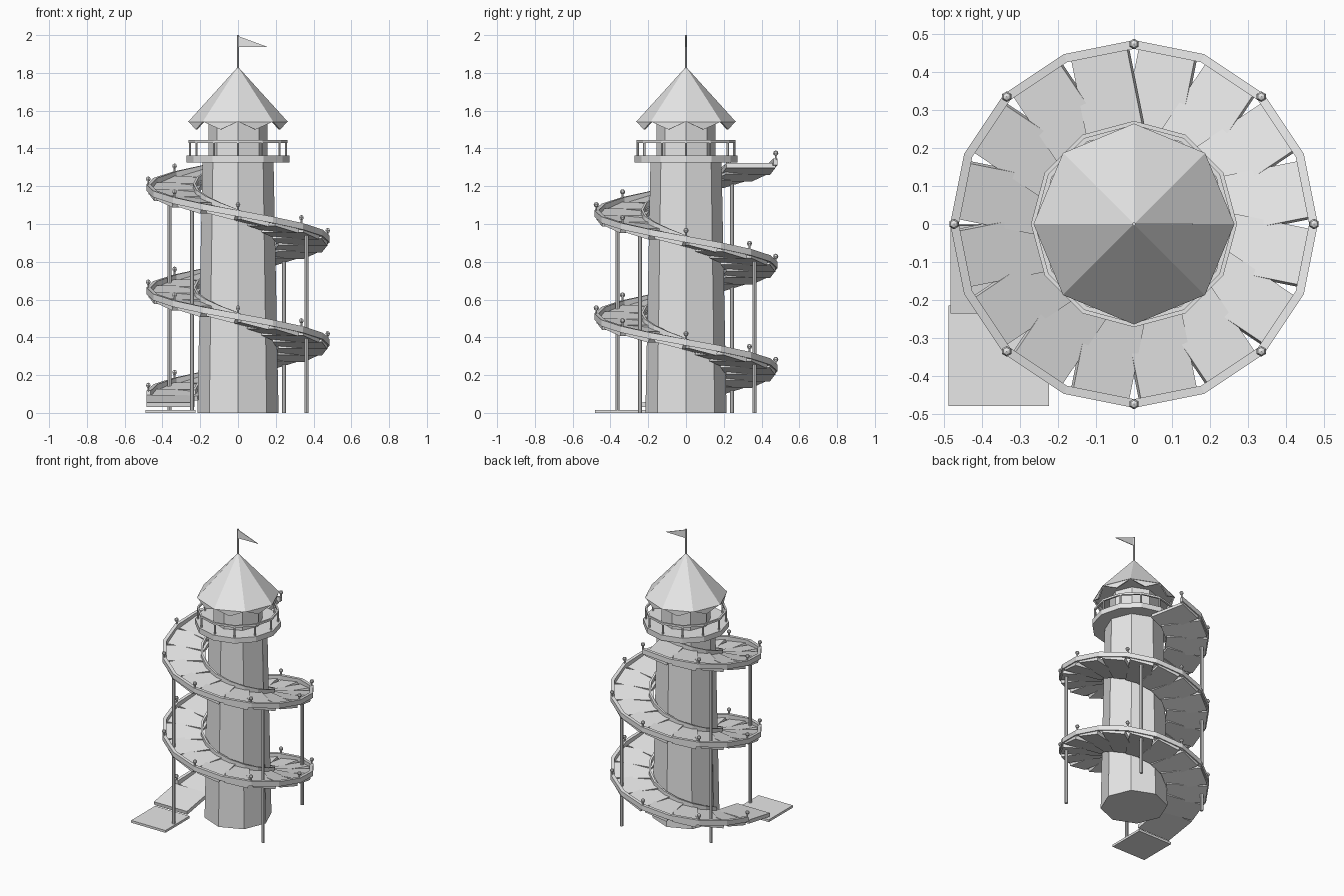
import bpy, math
from mathutils import Matrix, Vector

if "Cube" in bpy.data.objects:
    bpy.data.objects.remove(bpy.data.objects["Cube"])

grey = bpy.data.materials.new("light_grey")
grey.diffuse_color = (0.8, 0.8, 0.8, 1)
grey.use_nodes = True
grey.node_tree.nodes["Principled BSDF"].inputs["Base Color"].default_value = grey.diffuse_color

START, STEP, DROP = math.pi / 2, math.radians(22.5), 0.03413
SEGS, Z0 = 36, 1.32


def add(name, verts, faces):
    me = bpy.data.meshes.new(name)
    me.from_pydata([tuple(v) for v in verts], [], faces)
    me.materials.append(grey)
    ob = bpy.data.objects.new(name, me)
    bpy.context.collection.objects.link(ob)
    return ob


def finish(name):
    ob = bpy.context.object
    ob.name = name
    ob.data.materials.append(grey)
    return ob


def frustum(name, n, r1, r2, z1, z2, x=0, y=0):
    bpy.ops.mesh.primitive_cone_add(vertices=n, radius1=r1, radius2=r2, depth=z2 - z1,
                                    location=(x, y, (z1 + z2) / 2))
    return finish(name)


def box(name, size, matrix):
    sx, sy, sz = (s / 2 for s in size)
    v = [matrix @ Vector((x, y, z)) for z in (-sz, sz)
         for x, y in ((-sx, -sy), (sx, -sy), (sx, sy), (-sx, sy))]
    return add(name, v, [(3, 2, 1, 0), (4, 5, 6, 7), (0, 1, 5, 4),
                         (1, 2, 6, 5), (2, 3, 7, 6), (3, 0, 4, 7)])


def sweep(name, points, closed=False):
    """Rectangular bar through (angle, r_in, r_out, z_low, z_high) stations."""
    v, f = [], []
    for a, ri, ro, zl, zh in points:
        for r, z in ((ri, zl), (ro, zl), (ro, zh), (ri, zh)):
            v.append((r * math.cos(a), r * math.sin(a), z))
    n = len(points)
    for i in range(n if closed else n - 1):
        p, q = 4 * i, 4 * ((i + 1) % n)
        for k in range(4):
            m = (k + 1) % 4
            f.append((p + k, q + k, q + m, p + m))
    if not closed:
        f += [(0, 1, 2, 3), (4 * n - 1, 4 * n - 2, 4 * n - 3, 4 * n - 4)]
    return add(name, v, f)


# Tower, viewing platform and top room
frustum("tower", 8, 0.215, 0.188, 0, 1.34)
frustum("platform", 12, 0.272, 0.272, 1.325, 1.362)
frustum("top_room", 8, 0.157, 0.157, 1.36, 1.56)

# Platform railing
sweep("platform_rail", [(math.radians(30 * i), 0.25, 0.262, 1.43, 1.444)
                        for i in range(12)], True)
for i in range(12):
    a = math.radians(30 * i)
    frustum("platform_rail_post", 6, 0.006, 0.006, 1.36, 1.435,
            0.255 * math.cos(a), 0.255 * math.sin(a))

# Pointed roof with hanging triangles
frustum("roof", 8, 0.265, 0, 1.54, 1.832)
for i in range(8):
    a, b = math.radians(45 * i), math.radians(45 * (i + 1))
    v = []
    for r in (0.262, 0.252):
        p = Vector((r * math.cos(a), r * math.sin(a), 1.542))
        q = Vector((r * math.cos(b), r * math.sin(b), 1.542))
        v += [p, q, (p + q) / 2 - Vector((0, 0, 0.042))]
    add("roof_pennant", v, [(0, 2, 1), (3, 4, 5), (0, 1, 4, 3), (1, 2, 5, 4), (2, 0, 3, 5)])

# Flag
frustum("flag_pole", 6, 0.005, 0.005, 1.82, 2.0)
tri = [(0, 1.995), (0.155, 1.938), (0, 1.936)]
add("flag", [(x, y, z) for y in (-0.002, 0.002) for x, z in tri],
    [(0, 2, 1), (3, 4, 5), (0, 1, 4, 3), (1, 2, 5, 4), (2, 0, 3, 5)])

# Spiral slide: one tilted plank per step
tilt = math.atan(DROP / (0.34 * STEP))
for i in range(SEGS):
    a = START + (i + 0.5) * STEP
    m = (Matrix.Rotation(a, 4, 'Z')
         @ Matrix.Translation((0.335, 0, Z0 - (i + 0.5) * DROP - 0.0125))
         @ Matrix.Rotation(-tilt, 4, 'X'))
    box("slide_plank", (0.265, 0.155, 0.025), m)

# Slide rails
st = [(START + i * STEP, Z0 - i * DROP) for i in range(SEGS + 1)]
sweep("slide_outer_rail", [(a, 0.462, 0.485, z - 0.008, z + 0.026) for a, z in st])
sweep("slide_inner_rail", [(a, 0.225, 0.238, z - 0.005, z + 0.03) for a, z in st])

# Rail knobs
for a, z in st[::2]:
    x, y = 0.475 * math.cos(a), 0.475 * math.sin(a)
    frustum("knob_stem", 6, 0.005, 0.005, z + 0.02, z + 0.05, x, y)
    bpy.ops.mesh.primitive_uv_sphere_add(segments=6, ring_count=4, radius=0.014,
                                         location=(x, y, z + 0.055))
    finish("rail_knob")

# Exit ramp and landing mat
slope = math.atan2(0.04, 0.235)
box("exit_ramp", (0.255, 0.235, 0.025),
    Matrix.Translation((-0.357, -0.118, 0.062)) @ Matrix.Rotation(slope, 4, 'X'))
box("landing_mat", (0.265, 0.265, 0.016), Matrix.Translation((-0.357, -0.348, 0.008)))

# Support posts reaching the top turn
for k in (1.25, 3.25, 5.25, 7.25):
    a = START + k * 2 * STEP
    frustum("support_post", 8, 0.011, 0.011, 0, Z0 - 2 * k * DROP - 0.01,
            0.437 * math.cos(a), 0.437 * math.sin(a))
